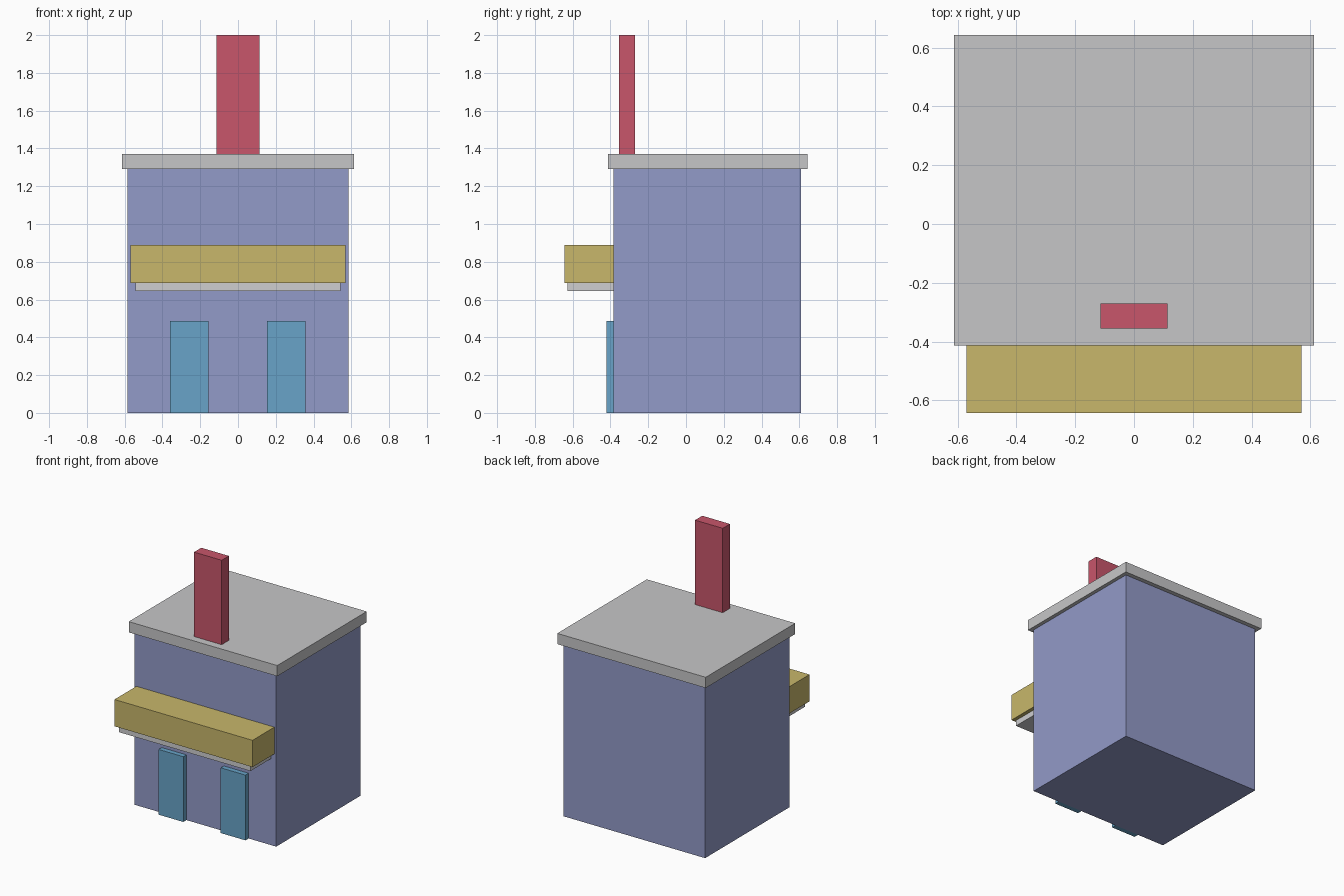
import bpy
import bmesh
from mathutils import Vector

cube = bpy.data.objects.get("Cube")
if cube:
    bpy.data.objects.remove(cube, do_unlink=True)


def material(name, rgb):
    mat = bpy.data.materials.new(name)
    mat.use_nodes = True
    color = (*rgb, 1.0)
    mat.diffuse_color = color
    bsdf = next(n for n in mat.node_tree.nodes if n.type == "BSDF_PRINCIPLED")
    bsdf.inputs["Base Color"].default_value = color
    return mat


def box(name, low, high, mat):
    """Flat-sided box between two opposite corners."""
    low, high = Vector(low), Vector(high)
    size = high - low
    bm = bmesh.new()
    bmesh.ops.create_cube(bm, size=1.0)
    bmesh.ops.scale(bm, vec=size, verts=bm.verts)
    mesh = bpy.data.meshes.new(name)
    bm.to_mesh(mesh)
    bm.free()
    mesh.materials.append(mat)
    obj = bpy.data.objects.new(name, mesh)
    obj.location = (low + high) / 2
    bpy.context.collection.objects.link(obj)
    return obj


wall_blue = material("wall_blue", (0.29, 0.325, 0.58))
roof_grey = material("roof_grey", (0.565, 0.565, 0.575))
trim_grey = material("trim_grey", (0.62, 0.62, 0.63))
awning_gold = material("awning_gold", (0.578, 0.474, 0.147))
door_blue = material("door_blue", (0.138, 0.371, 0.578))
chimney_red = material("chimney_red", (0.578, 0.093, 0.147))

# Main building and overhanging roof slab
front = -0.385
box("walls", (-0.585, front, 0), (0.585, 0.61, 1.29), wall_blue)
box("roof_slab", (-0.613, -0.413, 1.29), (0.613, 0.643, 1.37), roof_grey)

# Chimney near the front edge
box("chimney", (-0.114, -0.355, 1.37), (0.114, -0.27, 2.0), chimney_red)

# Awning with a narrower trim beneath
box("awning", (-0.57, -0.643, 0.688), (0.57, front, 0.888), awning_gold)
box("awning_trim", (-0.542, -0.627, 0.645), (0.542, front, 0.688), trim_grey)

# Pair of doors
for side, x in (("right", -0.258), ("left", 0.255)):
    box(f"{side}_door", (x - 0.102, -0.422, 0), (x + 0.102, front, 0.487), door_blue)
